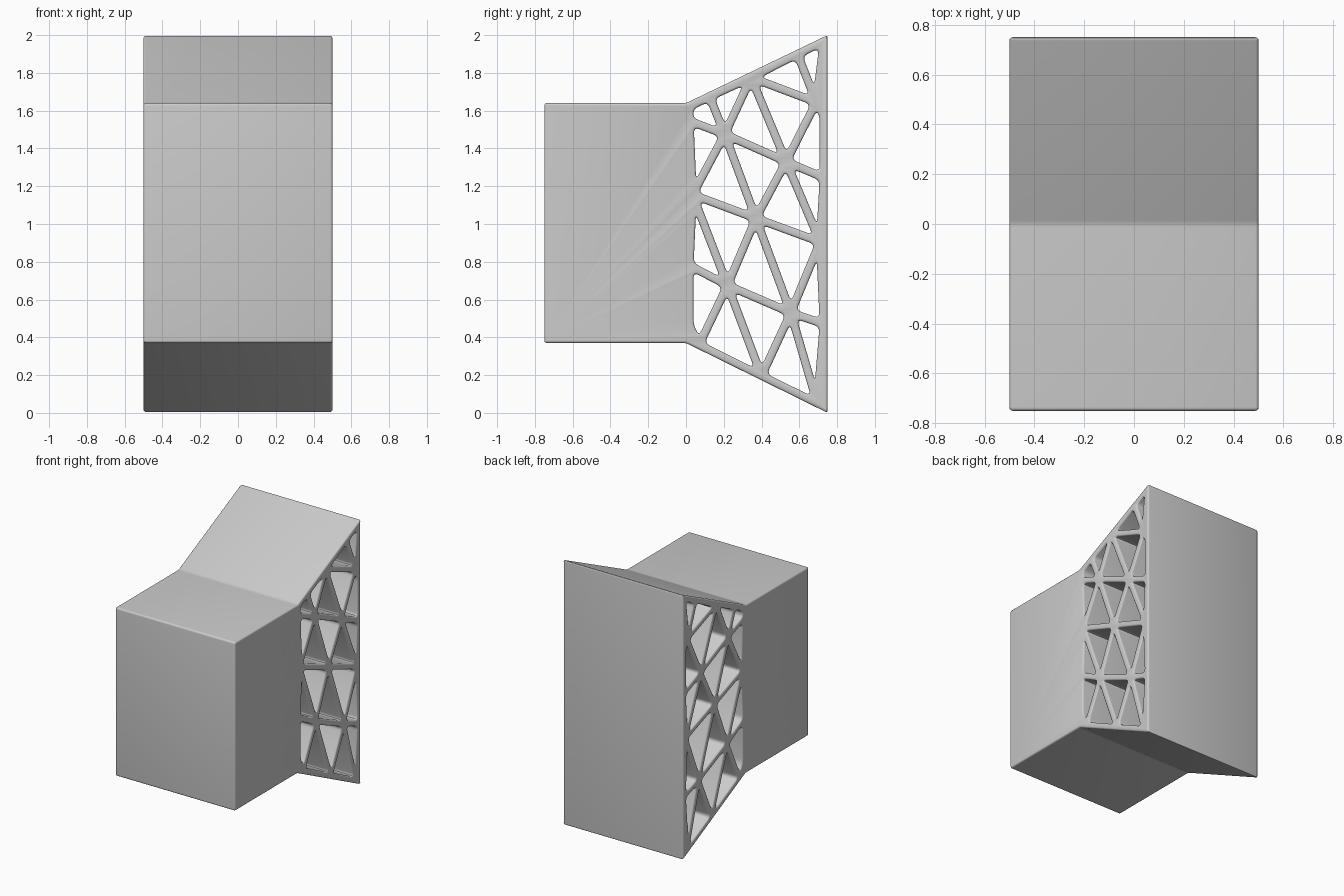
import bpy, math
from mathutils import Vector

if "Cube" in bpy.data.objects:
    bpy.data.objects.remove(bpy.data.objects["Cube"])

BAR = 0.022      # half thickness of struts and walls
EDGE = 0.012     # rounding of the side edges

# side profile (y, z): solid block in front, flared frame behind
outline = [(-.75, .37), (0, .37), (.75, 0), (.75, 2), (0, 1.64), (-.75, 1.64)]

# strut joints in the side plane
P = dict(
    a=(.205, 1.475), b=(.53, 1.33), c=(.035, 1.155), d=(.37, 1.03), e=(.71, .905),
    f=(.22, .675), g=(.555, .53), h=(.345, 1.775), i=(.69, 1.645), k=(.07, .36),
    l=(.018, .46), m=(.40, .195), n=(.695, .05), o=(.018, .78),
    p=(.018, 1.545), q=(.018, 1.622), r=(.125, 1.675), s=(.59, 1.90),
    t=(.73, 1.965), u=(.73, 1.57), v=(.73, 1.245), w=(.73, .47))

# cells between the joints; each one becomes an opening
cells = ("qrap rha pac hba adc abd hib hsi sti iuvb bed bve "
         "deg ewg cdf dgf cfo ofkl fmk fgm gnm gwn").split()


def area(pts):
    return sum(pts[j - 1].cross(pts[j]) for j in range(len(pts))) / 2


def inset(pts, dist):
    """Offset a counter-clockwise polygon inward."""
    out, n = [], len(pts)
    for j in range(n):
        d1 = (pts[j] - pts[j - 1]).normalized()
        d2 = (pts[(j + 1) % n] - pts[j]).normalized()
        n1, n2 = Vector((-d1.y, d1.x)), Vector((-d2.y, d2.x))
        out.append(pts[j] + (n1 + n2) * dist / (1 + n1.dot(n2)))
    return out


def rounded(pts, radius, steps=4):
    """Replace every corner with a small curve."""
    out, n = [], len(pts)
    for j in range(n):
        p, a, b = pts[j], pts[j - 1], pts[(j + 1) % n]
        s = p + (a - p).normalized() * min(radius, (a - p).length * .4)
        e = p + (b - p).normalized() * min(radius, (b - p).length * .4)
        for k in range(steps + 1):
            t = k / steps
            out.append(s * (1 - t) ** 2 + p * 2 * t * (1 - t) + e * t * t)
    return out


curve = bpy.data.curves.new("block_with_lattice", 'CURVE')
curve.dimensions = '2D'
curve.fill_mode = 'BOTH'
curve.extrude = 0.5 - EDGE
curve.bevel_depth = EDGE
curve.bevel_resolution = 2
curve.offset = -EDGE


def add_loop(pts):
    sp = curve.splines.new('POLY')
    sp.points.add(len(pts) - 1)
    for q, p in zip(sp.points, pts):
        q.co = (p.x, p.y, 0, 1)
    sp.use_cyclic_u = True


# outer silhouette
add_loop(rounded([Vector(p) for p in outline], .015))

# triangular openings running through the whole width
for cell in cells:
    pts = [Vector(P[ch]) for ch in cell]
    if area(pts) < 0:
        pts.reverse()
    add_loop(rounded(inset(pts, BAR), .03)[::-1])

# turn the profile upright so it extrudes along x
temp = bpy.data.objects.new("block_with_lattice_profile", curve)
bpy.context.collection.objects.link(temp)
mesh = bpy.data.meshes.new_from_object(
    temp.evaluated_get(bpy.context.evaluated_depsgraph_get()))
bpy.data.objects.remove(temp)
body = bpy.data.objects.new("block_with_lattice", mesh)
bpy.context.collection.objects.link(body)
body.rotation_euler = (math.pi / 2, 0, math.pi / 2)

# weld caps to walls and shade
bpy.context.view_layer.objects.active = body
body.select_set(True)
bpy.ops.object.transform_apply(location=False, rotation=True, scale=False)
bpy.ops.object.mode_set(mode='EDIT')
bpy.ops.mesh.select_all(action='SELECT')
bpy.ops.mesh.remove_doubles(threshold=.0003)
bpy.ops.mesh.normals_make_consistent(inside=False)
bpy.ops.object.mode_set(mode='OBJECT')
bpy.ops.object.shade_smooth_by_angle(angle=math.radians(35))
